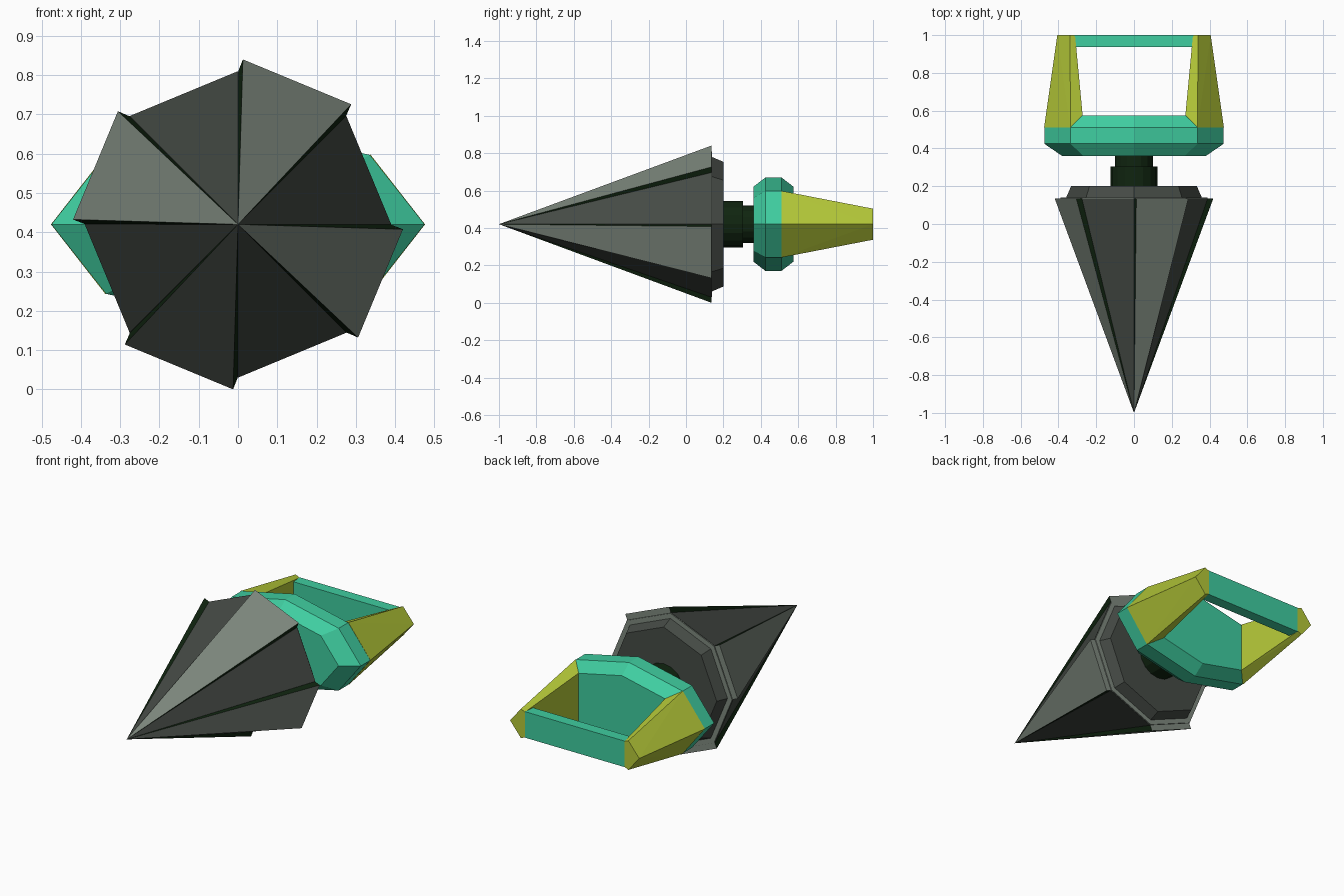
import bpy, bmesh, math
from mathutils import Vector

if "Cube" in bpy.data.objects:
    bpy.data.objects.remove(bpy.data.objects["Cube"])

ZC = 0.42  # height of the tool's axis


def mat(name, r, g, b):
    m = bpy.data.materials.new(name)
    m.diffuse_color = (r, g, b, 1)
    m.use_nodes = True
    m.node_tree.nodes["Principled BSDF"].inputs["Base Color"].default_value = m.diffuse_color
    return m


TEAL = mat("teal", 0.05, 0.61, 0.35)
LIME = mat("lime", 0.46, 0.58, 0.04)
GREY = mat("light grey", 0.21, 0.25, 0.21)
DARK = mat("dark grey", 0.06, 0.07, 0.06)
GREEN = mat("black green", 0.005, 0.018, 0.005)


def finish(name, bm, *mats):
    bmesh.ops.recalc_face_normals(bm, faces=bm.faces[:])
    me = bpy.data.meshes.new(name)
    bm.to_mesh(me)
    bm.free()
    for m in mats:
        me.materials.append(m)
    ob = bpy.data.objects.new(name, me)
    ob.location.z = ZC
    bpy.context.collection.objects.link(ob)
    return ob


def lathe(name, rings, n, m):
    """Stack of n-sided rings (y, rx, rz) along the axis, capped."""
    bm = bmesh.new()
    loops = [[bm.verts.new((rx * math.cos(2 * math.pi * i / n), y,
                            rz * math.sin(2 * math.pi * i / n)))
              for i in range(n)] for y, rx, rz in rings]
    for a, b in zip(loops, loops[1:]):
        for i in range(n):
            j = (i + 1) % n
            bm.faces.new((a[i], a[j], b[j], b[i]))
    bm.faces.new(loops[0])
    bm.faces.new(loops[-1])
    return finish(name, bm, m)


def polar(deg, r, y):
    a = math.radians(deg)
    return Vector((r * math.cos(a), y, r * math.sin(a)))


# drill cone core
RIM = 0.135
bm = bmesh.new()
tip = bm.verts.new((0, -1, 0))
ring = [bm.verts.new(polar(45 * i, 0.39, RIM)) for i in range(8)]
for i in range(8):
    bm.faces.new((tip, ring[i], ring[(i + 1) % 8]))
bm.faces.new(ring)
finish("drill_core", bm, DARK)

# four raised blades with dark green flanks
bm = bmesh.new()
for k in range(4):
    c = 67.5 + 90 * k
    t = bm.verts.new((0, -1, 0))
    o1, o2 = (bm.verts.new(polar(c + s * 20.8, 0.42, RIM)) for s in (-1, 1))
    i1, i2 = (bm.verts.new(polar(c + s * 22.5, 0.388, RIM)) for s in (-1, 1))
    bm.faces.new((t, o1, o2))
    bm.faces.new((i1, o1, o2, i2))
    bm.faces.new((t, i1, i2))
    for f in (bm.faces.new((t, i1, o1)), bm.faces.new((t, o2, i2))):
        f.material_index = 1
finish("drill_blades", bm, GREY, GREEN)

# back plate, collar and shaft
lathe("drill_back_plate", [(RIM - 0.002, 0.388, 0.388), (0.14, 0.388, 0.388)], 8, GREY)
lathe("drill_collar", [(0.138, 0.36, 0.36), (0.2, 0.333, 0.333)], 8, DARK)
lathe("shaft_wide", [(0.19, 0.125, 0.125), (0.305, 0.125, 0.125)], 16, GREEN)
lathe("shaft_narrow", [(0.3, 0.1, 0.1), (0.37, 0.1, 0.1)], 16, GREEN)

# chamfered handle base
lathe("handle_base", [(0.36, 0.38, 0.2), (0.425, 0.475, 0.25),
                      (0.51, 0.475, 0.25), (0.575, 0.38, 0.2)], 8, TEAL)

# tapered arms
for side, s in (("left", -1), ("right", 1)):
    bm = bmesh.new()
    pts = [(0.476, 0.51, 0), (0.406, 1, 0)]
    for z in (-1, 1):
        pts += [(0.337, 0.51, z * 0.178), (0.272, 0.576, z * 0.142),
                (0.338, 1, z * 0.083), (0.312, 1, z * 0.072)]
    for x, y, z in pts:
        bm.verts.new((s * x, y, z))
    bmesh.ops.convex_hull(bm, input=bm.verts[:])
    bmesh.ops.dissolve_limit(bm, angle_limit=0.02, verts=bm.verts[:], edges=bm.edges[:])
    finish(side + "_arm", bm, LIME)

# grip bar between the arms
bm = bmesh.new()
bmesh.ops.create_cube(bm, size=1)
for v in bm.verts:
    v.co = (v.co.x * 0.628, 0.968 + v.co.y * 0.063, v.co.z * 0.148)
finish("grip_bar", bm, TEAL)
